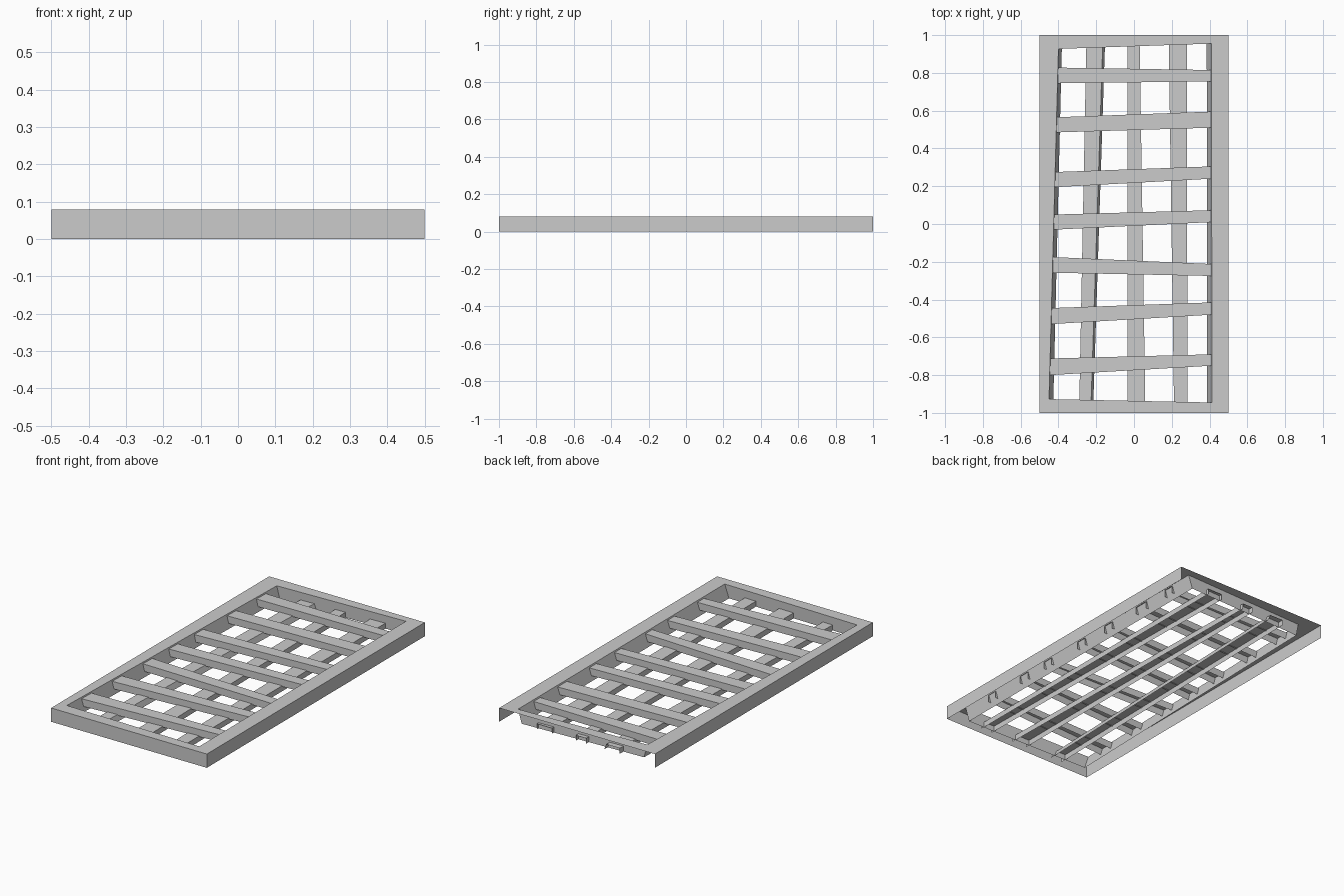
import bpy

if "Cube" in bpy.data.objects:
    bpy.data.objects.remove(bpy.data.objects["Cube"])

TOP = 0.08


def make(name, verts, faces):
    mesh = bpy.data.meshes.new(name)
    mesh.from_pydata(verts, [], faces)
    mesh.update()
    obj = bpy.data.objects.new(name, mesh)
    bpy.context.collection.objects.link(obj)
    return obj


def ring(corners, z):
    return [(x, y, z) for x, y in corners]


def band(a, b, sides=(0, 1, 2, 3)):
    # Quads joining two four-corner loops that start at indices a and b
    return [(a + i, a + (i + 1) % 4, b + (i + 1) % 4, b + i) for i in sides]


def channel(name, start, end, z_top, z_low, flare=0.0):
    # Open-bottomed strip: top face and two side flaps; start/end are edge pairs
    verts = []
    for (p, q) in (start, end):
        verts += [(*p, z_low), (*p, z_top), (*q, z_top), (q[0] + flare, q[1], z_low)]
    return make(name, verts, [(i, i + 1, i + 5, i + 4) for i in range(3)])


# Corners run front-left, front-right, back-right, back-left
outer = [(-0.5, -1), (0.5, -1), (0.5, 1), (-0.5, 1)]
rim = [(-0.45, -0.927), (0.413, -0.945), (0.41, 0.955), (-0.40, 0.927)]
foot = [(-0.427, -0.93), (0.387, -0.947), (0.385, 0.957), (-0.382, 0.93)]

# Outer skirt, open at the back, plus the flat top rim and sloped inner walls
make("outer_skirt", ring(outer, 0) + ring(outer, TOP), band(0, 4, (0, 1, 3)))
make("top_rim", ring(outer, TOP) + ring(rim, TOP), band(0, 4))
make("inner_wall", ring(rim, TOP) + ring(foot, 0.003), band(4, 0))

# Upper cross slats: near and far edge y at the left end, then the right end
slats = [
    (0.745, 0.828, 0.755, 0.815),
    (0.485, 0.565, 0.510, 0.595),
    (0.195, 0.275, 0.240, 0.305),
    (-0.030, 0.050, 0.010, 0.073),
    (-0.258, -0.175, -0.275, -0.212),
    (-0.530, -0.445, -0.480, -0.415),
    (-0.800, -0.712, -0.750, -0.690),
]
for i, (l0, l1, r0, r1) in enumerate(slats):
    xl = -0.426 + 0.027 * (l0 + l1) / 2
    channel(f"cross_slat_{i + 1}", ((xl, l0), (xl, l1)),
            ((0.413, r0), (0.413, r1)), 0.072, 0.030)

# Lower lengthwise bars: left and right edge x at the front, then the back
bars = [
    (-0.290, -0.228, -0.252, -0.165, 0.012),
    (-0.035, 0.060, -0.035, 0.030, 0.0),
    (0.212, 0.283, 0.184, 0.280, 0.0),
]
for i, (f0, f1, b0, b1, flare) in enumerate(bars):
    channel(f"long_bar_{i + 1}", ((f0, -0.965), (f1, -0.965)),
            ((b0, 0.968), (b1, 0.968)), 0.035, 0.003, flare)
